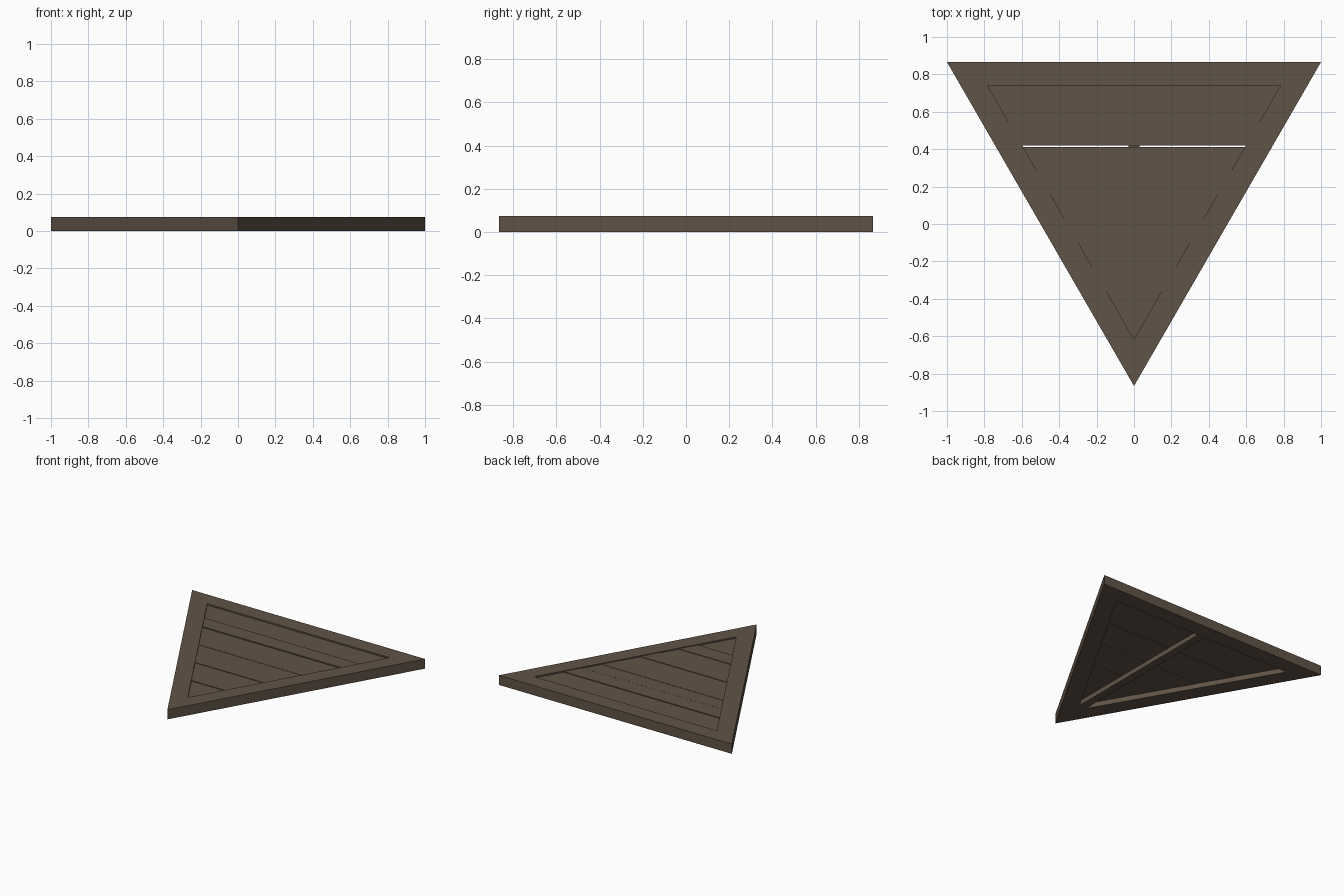
import bpy, bmesh, math

if "Cube" in bpy.data.objects:
    bpy.data.objects.remove(bpy.data.objects["Cube"])

S3 = math.sqrt(3)
TOP_Y = S3 / 2            # back edge of the triangle
CY = TOP_Y - 1 / S3       # centroid of the triangle
FRAME_W, HEIGHT = 0.125, 0.075
INNER_TOP = TOP_Y - FRAME_W
INNER_APEX = -TOP_Y + 2 * FRAME_W

wood = bpy.data.materials.new("weathered brown wood")
wood.diffuse_color = (0.119, 0.087, 0.062, 1)
wood.use_nodes = True
wood.node_tree.nodes["Principled BSDF"].inputs["Base Color"].default_value = wood.diffuse_color


def half_width(y):
    """Half the width of the frame opening at depth y."""
    return (y - INNER_APEX) / S3


def prism(name, outline, z0, z1):
    """Extrude a flat outline (counter-clockwise) between two heights."""
    bm = bmesh.new()
    low = [bm.verts.new((x, y, z0)) for x, y in outline]
    high = [bm.verts.new((x, y, z1)) for x, y in outline]
    bm.faces.new(low[::-1])
    bm.faces.new(high)
    n = len(outline)
    for i in range(n):
        j = (i + 1) % n
        bm.faces.new((low[i], low[j], high[j], high[i]))
    bmesh.ops.recalc_face_normals(bm, faces=bm.faces)
    mesh = bpy.data.meshes.new(name)
    bm.to_mesh(mesh)
    bm.free()
    mesh.materials.append(wood)
    obj = bpy.data.objects.new(name, mesh)
    bpy.context.collection.objects.link(obj)
    return obj


def corner(radius, k):
    a = math.radians(30 + 120 * k)
    return radius * math.cos(a), CY + radius * math.sin(a)


# Mitred outer frame, one board for each side
R_OUT = 2 / S3
R_IN = R_OUT - 2 * FRAME_W
for k, side in enumerate(("back", "left", "right")):
    prism(f"frame_board_{side}",
          [corner(R_OUT, k), corner(R_OUT, k + 1), corner(R_IN, k + 1), corner(R_IN, k)],
          0, HEIGHT)

# Deck planks, trimmed to the opening, at slightly uneven heights
seams = [INNER_TOP, 0.545, 0.42, 0.29, 0.16, 0.03, -0.10, -0.23, -0.36, INNER_APEX]
tops = [0.064, 0.070, 0.066, 0.068, 0.066, 0.070, 0.066, 0.070, 0.065]
for i, top in enumerate(tops):
    y1, y0 = seams[i], seams[i + 1]
    if i == 2:
        y1 -= 0.008       # the one open gap
    w0, w1 = half_width(y0), half_width(y1)
    outline = [(-w0, y0), (w0, y0), (w1, y1), (-w1, y1)]
    if w0 < 1e-4:
        outline = [(0, y0), (w1, y1), (-w1, y1)]
    prism(f"deck_plank_{i + 1}", outline, 0.038 + 0.001 * (i % 2), top)

# Support beam under the planks
BW = 0.03
prism("under_beam",
      [(0, INNER_APEX), (BW, INNER_APEX + BW * S3), (BW, INNER_TOP),
       (-BW, INNER_TOP), (-BW, INNER_APEX + BW * S3)], 0.002, 0.0385)
